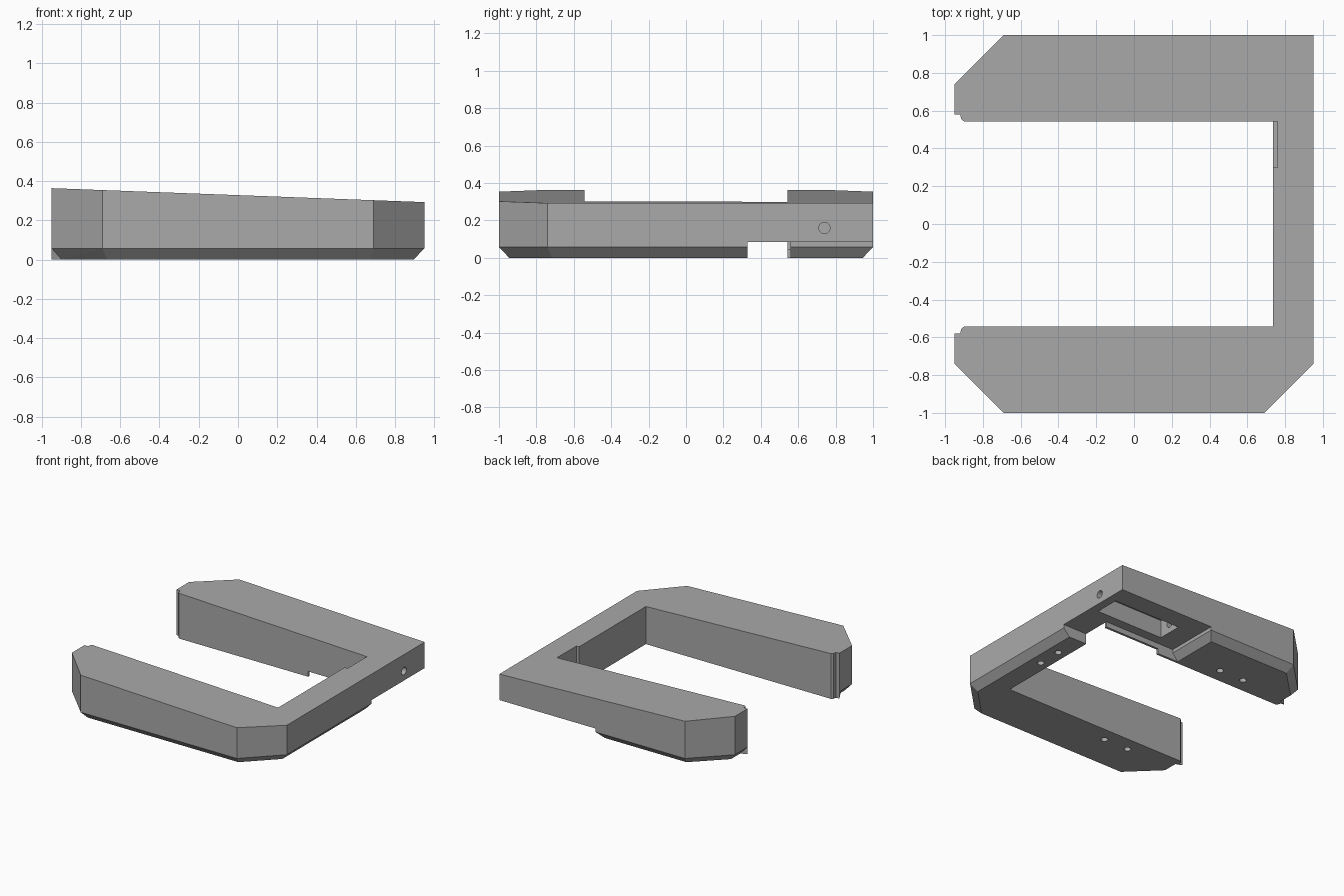
import bpy, bmesh
from mathutils import Matrix, Vector

cube = bpy.data.objects.get("Cube")
if cube:
    bpy.data.objects.remove(cube, do_unlink=True)

grey = bpy.data.materials.new("plain grey")
grey.use_nodes = True
COLOUR = (0.4, 0.4, 0.4, 1)
grey.diffuse_color = COLOUR
grey.node_tree.nodes["Principled BSDF"].inputs["Base Color"].default_value = COLOUR


def make_object(name, bm):
    bmesh.ops.recalc_face_normals(bm, faces=bm.faces)
    mesh = bpy.data.meshes.new(name)
    bm.to_mesh(mesh)
    bm.free()
    mesh.materials.append(grey)
    obj = bpy.data.objects.new(name, mesh)
    bpy.context.collection.objects.link(obj)
    return obj


def loft(name, rings):
    """Skin a stack of equal-length closed rings and cap both ends."""
    bm = bmesh.new()
    rows = [[bm.verts.new(p) for p in ring] for ring in rings]
    for low, high in zip(rows, rows[1:]):
        for i in range(len(low)):
            j = (i + 1) % len(low)
            if (low[i].co - high[i].co).xy.length > 0 or (low[j].co - high[j].co).xy.length > 0:
                bm.faces.new((low[i], low[j], high[j]))
                bm.faces.new((low[i], high[j], high[i]))
            else:
                bm.faces.new((low[i], low[j], high[j], high[i]))
    bm.faces.new(rows[0])
    bm.faces.new(rows[-1])
    return make_object(name, bm)


def box(name, x0, x1, y0, y1, z0, z1):
    plan = [(x0, y0), (x1, y0), (x1, y1), (x0, y1)]
    return loft(name, [[(x, y, z) for x, y in plan] for z in (z0, z1)])


def cylinder(name, centre, axis, radius, length):
    bm = bmesh.new()
    turn = Vector((0, 0, 1)).rotation_difference(Vector(axis)).to_matrix().to_4x4()
    bmesh.ops.create_cone(bm, cap_ends=True, segments=24, radius1=radius, radius2=radius,
                          depth=length, matrix=Matrix.Translation(centre) @ turn)
    return make_object(name, bm)


# Plan outline: (x, y, bottom x, bottom y); the bottom is drawn in for the bevel
tip = [(-.69, 1, -.667, .945), (-.95, .74, -.9, .717), (-.95, .6, -.9, .6),
       (-.95, .58, -.95, .58), (-.92, .58, -.92, .58), (-.915, .555, -.915, .555),
       (-.9, .543, -.9, .543), (.735, .543, .735, .543)]
mirrored = [(x, -y, bx, -by) for x, y, bx, by in reversed(tip)]
corners = [(.69, -1, .667, -.945), (.95, -.74, .895, -.717), (.95, 1, .895, .945)]
outline = tip + mirrored + corners


def top_height(x):
    return .328 - .0374 * x


frame = loft("frame", [
    [(bx, by, 0) for x, y, bx, by in outline],
    [(x, y, .057) for x, y, bx, by in outline],
    [(x, y, top_height(x)) for x, y, bx, by in outline]])

# Underside corner notch with a sloped end, leaving a thin inner lip
slope = [(.045, -.01), (.1, .057), (.1, .085), (1.1, .085), (1.1, -.01)]
cutters = [
    loft("corner_notch_cutter", [[(x, y, z) for x, z in slope] for y in (.562, 1.1)]),
    box("bar_notch_cutter", .7345, 1.1, .33, .57, -.02, .085),
    box("lip_cutter", .24, .78, .5, .57, -.03, .042),
    box("pocket_cutter", .28, .88, .64, .84, .05, .23),
    box("inner_recess_cutter", .7, .76, .3, .542, .1, .5),
    cylinder("side_bore_cutter", (.6, .74, .16), (1, 0, 0), .03, .84)]

# Blind holes in the underside
spots = [(.81, .1), (.81, -.1)] + [(x, s * .66) for x in (-.27, -.49) for s in (1, -1)]
for x, y in spots:
    cutters.append(cylinder("foot_hole_cutter", (x, y, .02), (0, 0, 1), .026, .2))

bpy.context.view_layer.objects.active = frame
for cutter in cutters:
    cutter.hide_render = True
    cutter.hide_set(True)
    cut = frame.modifiers.new(cutter.name, "BOOLEAN")
    cut.operation = "DIFFERENCE"
    cut.solver = "EXACT"
    cut.object = cutter
    bpy.ops.object.modifier_apply(modifier=cut.name)
for cutter in cutters:
    bpy.data.objects.remove(cutter, do_unlink=True)
